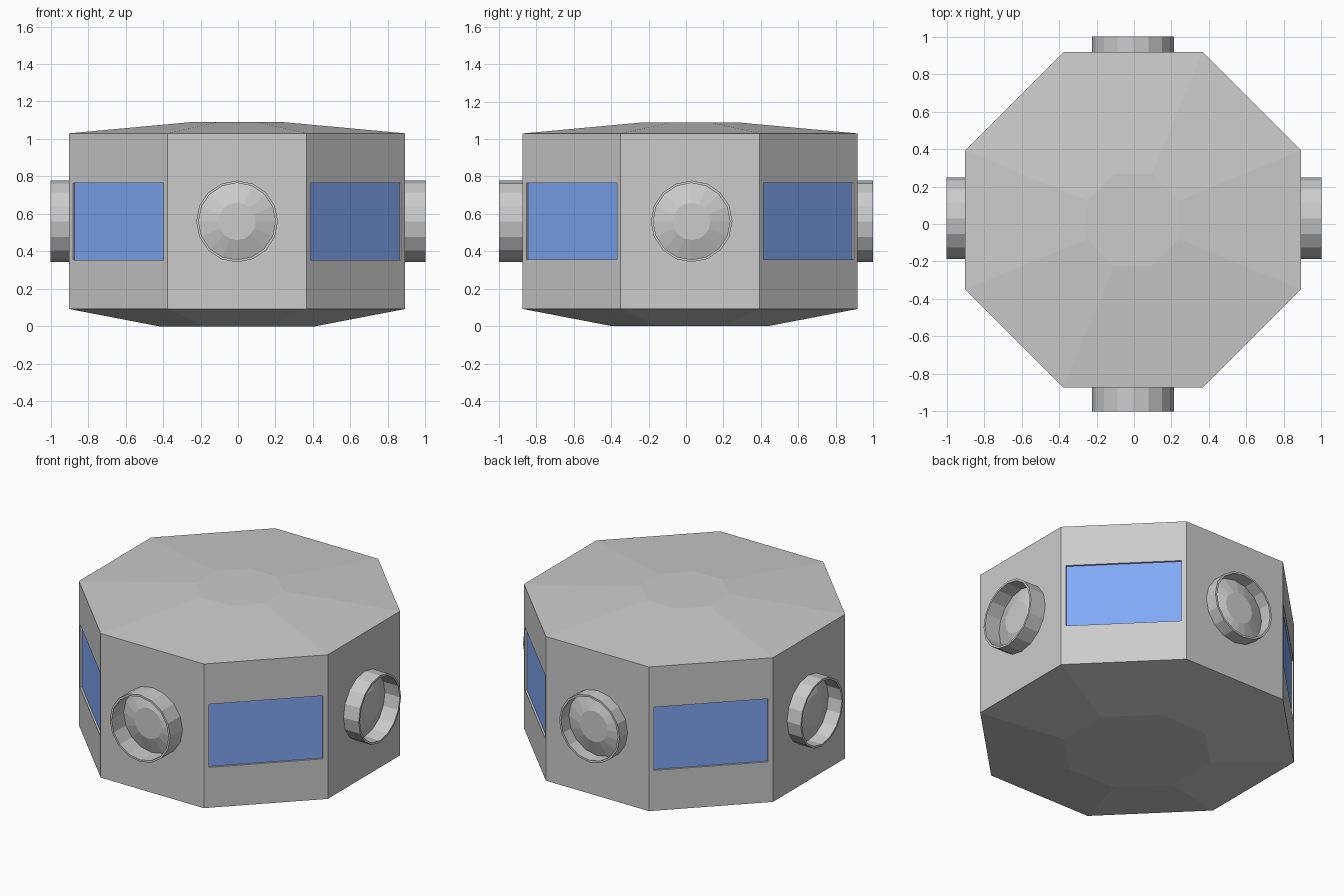
import bpy, bmesh, math
from mathutils import Matrix, Vector

if "Cube" in bpy.data.objects:
    bpy.data.objects.remove(bpy.data.objects["Cube"])

CX, CY = -0.005, 0.022      # hull axis
AP = 0.896                  # hull apothem (axis to flat side)
Z_MID = 0.56                # height of ports and panels


def make_object(name, bm, material=None):
    mesh = bpy.data.meshes.new(name)
    bm.to_mesh(mesh)
    bm.free()
    obj = bpy.data.objects.new(name, mesh)
    bpy.context.collection.objects.link(obj)
    if material:
        mesh.materials.append(material)
    return obj


def loft(bm, rings):
    """Skin a list of vertex rings; return the side faces of each band."""
    bands = []
    for a, b in zip(rings, rings[1:]):
        n = len(a)
        bands.append([bm.faces.new((a[i], a[(i + 1) % n], b[(i + 1) % n], b[i]))
                      for i in range(n)])
    return bands


def ring(bm, radius, z, sides, phase=0.0):
    return [bm.verts.new((radius * math.cos(phase + math.tau * i / sides),
                          radius * math.sin(phase + math.tau * i / sides), z))
            for i in range(sides)]


blue = bpy.data.materials.new("panel_blue")
blue.diffuse_color = (0.22, 0.40, 0.92, 1)
blue.use_nodes = True
blue.node_tree.nodes["Principled BSDF"].inputs["Base Color"].default_value = blue.diffuse_color

# Octagonal hull with shallow tapered roof and base
bm = bmesh.new()
k = 1 / math.cos(math.pi / 8)
profile = [(0.417, 0.0), (AP, 0.092), (AP, 1.03), (0.245, 1.09)]
rings = [ring(bm, a * k, z, 8, math.pi / 8) for a, z in profile]
bands = loft(bm, rings)
bm.faces.new(rings[0][::-1])
bm.faces.new(rings[-1])
bmesh.ops.translate(bm, verts=bm.verts, vec=(CX, CY, 0))
bm.normal_update()

# Recessed openings in the four diagonal sides, each holding a blue panel
diagonal = [f for f in bands[1] if abs(f.normal.x * f.normal.y) > 0.3]
bmesh.ops.inset_individual(bm, faces=diagonal, thickness=0.042)
for f in diagonal:
    for v in f.verts:
        v.co.z = 0.355 if v.co.z < Z_MID else 0.765
floors = bmesh.ops.extrude_discrete_faces(bm, faces=diagonal)["faces"]
panels = bmesh.new()
for f in floors:
    f.normal_update()
    inward = f.normal * -0.012
    for v in f.verts:
        v.co += inward
    panels.faces.new([panels.verts.new(v.co) for v in f.verts])
bmesh.ops.delete(bm, geom=floors, context='FACES_ONLY')
make_object("hull", bm)
make_object("window_panels", panels, blue)


# Round port: thin collar around a low faceted dome
def port(name, direction, base, height):
    bm = bmesh.new()
    prof = [(0.218, 0), (0.218, height), (0.205, height), (0.205, 0.002), (0.10, 0.04)]
    rings = [ring(bm, r, z, 16) for r, z in prof]
    loft(bm, rings)
    bm.faces.new(rings[-1])
    rot = Vector(direction).to_track_quat('Z', 'Y').to_matrix().to_4x4()
    bm.transform(Matrix.Translation(base) @ rot)
    make_object(name, bm)


for name, d in (("front_port", (0, -1, 0)), ("back_port", (0, 1, 0)),
                ("left_port", (-1, 0, 0)), ("right_port", (1, 0, 0))):
    d = Vector(d)
    base = Vector((CX, CY + 0.008 * abs(d.x), Z_MID)) + d * AP
    port(name, d, base, 1.0 - base.dot(d))
